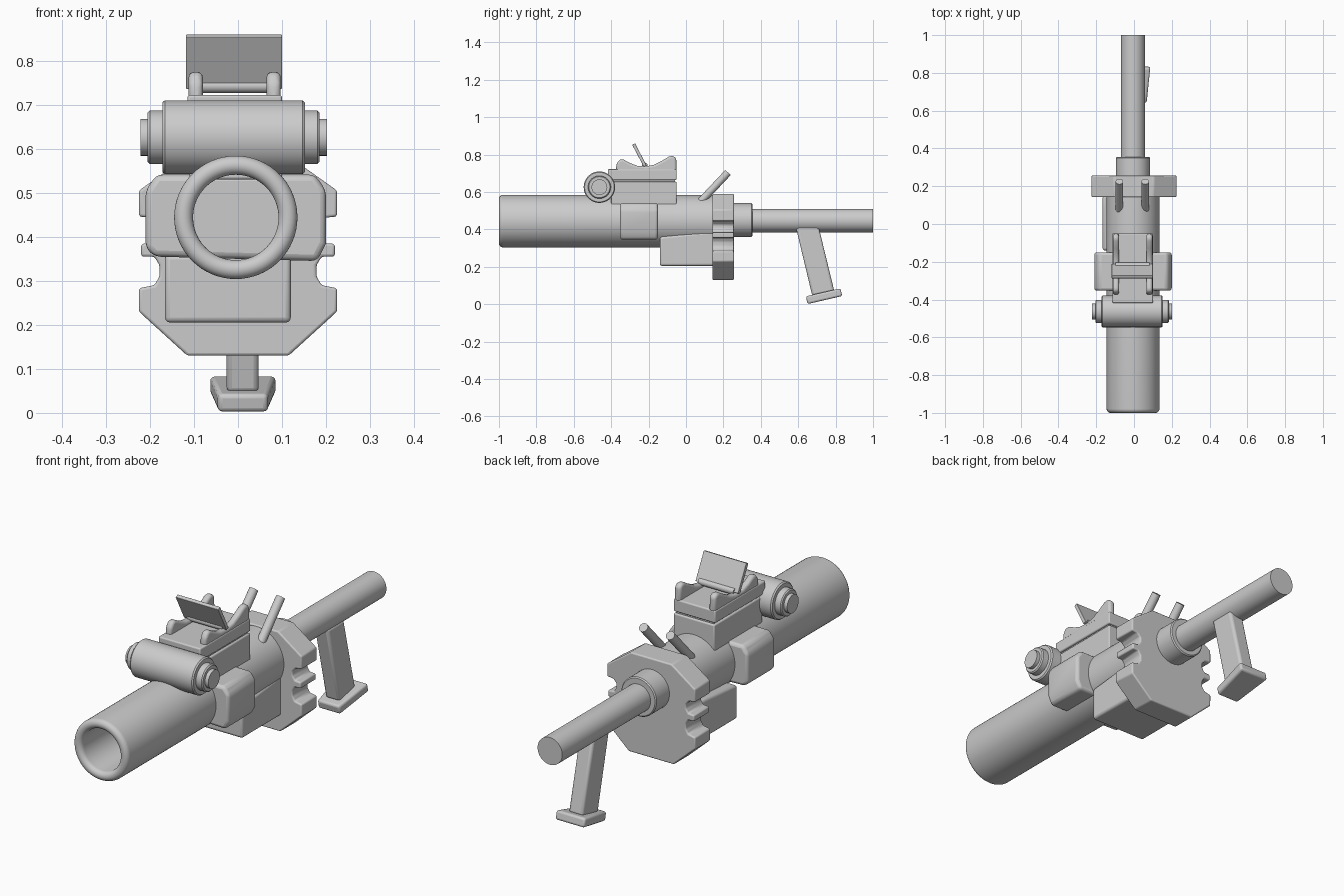
import bpy, bmesh, math
from mathutils import Vector, Matrix

if "Cube" in bpy.data.objects:
    bpy.data.objects.remove(bpy.data.objects["Cube"])

CX = -0.005  # barrel axis offset


def finish(name, bm, bevel=0.0, segments=3, angle=35):
    bmesh.ops.recalc_face_normals(bm, faces=bm.faces)
    me = bpy.data.meshes.new(name)
    bm.to_mesh(me)
    bm.free()
    ob = bpy.data.objects.new(name, me)
    bpy.context.collection.objects.link(ob)
    bpy.ops.object.select_all(action='DESELECT')
    bpy.context.view_layer.objects.active = ob
    ob.select_set(True)
    if bevel:
        m = ob.modifiers.new("Bevel", 'BEVEL')
        m.width, m.segments, m.limit_method = bevel, segments, 'ANGLE'
    bpy.ops.object.shade_smooth_by_angle(angle=math.radians(angle))
    return ob


def lathe(name, profile, origin, direction, sides=48):
    """Revolve (radius, distance) points around an axis and cap both ends."""
    bm = bmesh.new()
    rot = Vector((0, 0, 1)).rotation_difference(Vector(direction)).to_matrix()
    rings = []
    for r, d in profile:
        rings.append([bm.verts.new(Vector(origin) + rot @ Vector(
            (r * math.cos(2 * math.pi * i / sides), r * math.sin(2 * math.pi * i / sides), d)))
            for i in range(sides)])
    for a, b in zip(rings, rings[1:]):
        for i in range(sides):
            j = (i + 1) % sides
            bm.faces.new((a[i], a[j], b[j], b[i]))
    bm.faces.new(rings[0])
    bm.faces.new(rings[-1])
    return finish(name, bm)


def prism(name, pts, axis, lo, hi, bevel=0.0):
    """Extrude an outline: axis 'x' takes (y, z), axis 'y' takes (x, z) points."""
    bm = bmesh.new()
    place = (lambda p, t: (t, p[0], p[1])) if axis == 'x' else (lambda p, t: (p[0], t, p[1]))
    a = [bm.verts.new(place(p, lo)) for p in pts]
    b = [bm.verts.new(place(p, hi)) for p in pts]
    bm.faces.new(a)
    bm.faces.new(b)
    for i in range(len(pts)):
        j = (i + 1) % len(pts)
        bm.faces.new((a[i], a[j], b[j], b[i]))
    return finish(name, bm, bevel)


def box(name, x, y, z, bevel=0.0):
    return prism(name, [(y[0], z[0]), (y[1], z[0]), (y[1], z[1]), (y[0], z[1])], 'x', *x, bevel)


# Wide hollow front tube with a rounded lip
lip = [(0.1185 + 0.0215 * math.cos(t * math.pi / 12), 0.0215 - 0.0215 * math.sin(t * math.pi / 12))
       for t in range(12, -1, -1)]
lathe("front_tube", [(0.097, 0.8)] + lip + [(0.14, 1.2)], (CX, -1, 0.444), (0, 1, 0), 64)

# Rear collar and thin rear tube
lathe("rear_collar", [(0.09, 0), (0.09, 0.17), (0.085, 0.175)], (CX, 0.18, 0.45), (0, 1, 0))
lathe("rear_tube", [(0.063, 0), (0.063, 0.8)], (CX, 0.2, 0.447), (0, 1, 0))

# Notched back plate, mirrored half outline
half = [(0.115, 0.13), (0.225, 0.23), (0.225, 0.283), (0.19, 0.29), (0.178, 0.31), (0.178, 0.335),
        (0.19, 0.355), (0.22, 0.355), (0.22, 0.384), (0.19, 0.386), (0.178, 0.405), (0.178, 0.425),
        (0.195, 0.443), (0.225, 0.446), (0.225, 0.505), (0.105, 0.59)]
prism("back_plate", half + [(-x, z) for x, z in reversed(half)], 'y', 0.142, 0.256, 0.006)

# Lower housing with a sloped top
prism("lower_housing", [(-0.14, 0.205), (0.15, 0.205), (0.15, 0.388), (0.08, 0.383), (-0.14, 0.36)],
      'x', -0.166, 0.12, 0.012)

# Side pods running across the tube
prism("side_pods", [(-0.19, 0.355), (0.18, 0.345), (0.2, 0.385), (0.2, 0.505), (0.175, 0.541),
                    (-0.185, 0.541), (-0.21, 0.505), (-0.21, 0.375)], 'y', -0.353, -0.15, 0.018)

# Sight mount: lower and upper blocks with a groove between
box("mount_lower", (-0.11, 0.1), (-0.40, -0.05), (0.53, 0.655), 0.006)
box("mount_core", (-0.1, 0.09), (-0.40, -0.06), (0.64, 0.68))
box("mount_upper", (-0.115, 0.1), (-0.418, -0.05), (0.664, 0.722), 0.006)

# Wavy rails either side of the sight
rail = [(-0.375, 0.71), (-0.372, 0.75), (-0.355, 0.774), (-0.335, 0.774), (-0.3, 0.755), (-0.26, 0.74),
        (-0.21, 0.738), (-0.17, 0.746), (-0.13, 0.766), (-0.09, 0.79), (-0.07, 0.794), (-0.052, 0.78),
        (-0.05, 0.71)]
for side, x in (("left", -0.096), ("right", 0.081)):
    prism("sight_rail_" + side, rail, 'x', x - 0.016, x + 0.016, 0.012)

# Tilted sight flap and its hinge
prism("sight_flap", [(-0.226, 0.735), (-0.211, 0.742), (-0.272, 0.86), (-0.288, 0.853)],
      'x', -0.118, 0.1, 0.002)
lathe("flap_hinge", [(0.015, 0), (0.015, 0.18)], (-0.097, -0.22, 0.742), (1, 0, 0), 24)

# Cross cylinder with stepped end caps
lathe("cross_cylinder", [(0.042, 0), (0.042, 0.017), (0.056, 0.017), (0.061, 0.022), (0.061, 0.05),
                         (0.079, 0.05), (0.084, 0.056), (0.084, 0.368), (0.079, 0.374), (0.061, 0.374),
                         (0.061, 0.402), (0.056, 0.407), (0.042, 0.407), (0.042, 0.424)],
      (-0.222, -0.463, 0.626), (1, 0, 0))

# Two slanted posts behind the sight
for side, x in (("left", -0.077), ("right", 0.06)):
    lathe("slanted_post_" + side, [(0.02, 0), (0.02, 0.23)], (x, 0.067, 0.537), (0, 1, 1.06), 24)

# Handle and its tilted, tapering foot
prism("handle", [(0.675, 0.045), (0.793, 0.07), (0.71, 0.41), (0.588, 0.41)], 'x', -0.026, 0.047, 0.012)
bm = bmesh.new()
bmesh.ops.create_cube(bm, size=1)
for v in bm.verts:
    width = 0.15 if v.co.y > 0 else 0.112
    v.co = Vector((v.co.x * width, v.co.y * 0.19, v.co.z * 0.042))
bmesh.ops.transform(bm, verts=bm.verts,
                    matrix=Matrix.Translation((0.011, 0.738, 0.043)) @ Matrix.Rotation(math.radians(13), 4, 'X'))
finish("handle_foot", bm, 0.01)
